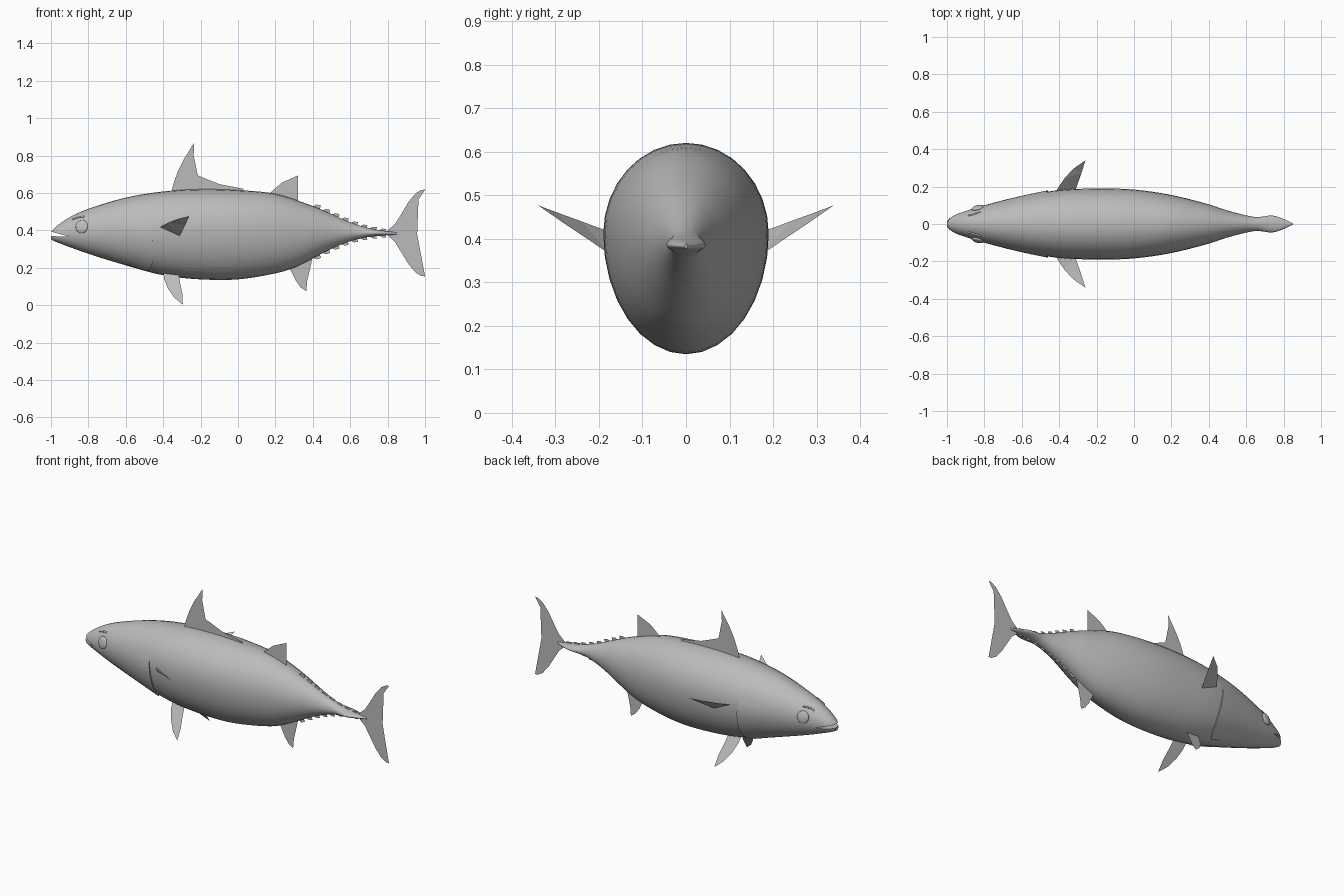
import bpy, bmesh
from math import sin, cos, pi, sqrt
from mathutils import Vector

cube = bpy.data.objects.get("Cube")
if cube:
    bpy.data.objects.remove(cube, do_unlink=True)

grey = bpy.data.materials.new("fish_grey")
grey.use_nodes = True
grey.diffuse_color = (0.5, 0.5, 0.5, 1)
grey.node_tree.nodes["Principled BSDF"].inputs["Base Color"].default_value = (0.5, 0.5, 0.5, 1)


def make_object(name, bm, smooth=True):
    mesh = bpy.data.meshes.new(name)
    bm.to_mesh(mesh)
    bm.free()
    mesh.materials.append(grey)
    obj = bpy.data.objects.new(name, mesh)
    bpy.context.collection.objects.link(obj)
    for p in mesh.polygons:
        p.use_smooth = smooth
    return obj


# Body outlines along the length: back, belly and half width
BACK = [(-1, .393), (-.97, .422), (-.9, .47), (-.8, .515), (-.6, .575), (-.4, .608), (-.2, .62),
        (0, .615), (.2, .595), (.4, .53), (.5, .487), (.6, .443), (.7, .412), (.85, .388)]
BELLY = [(-1, .352), (-.97, .337), (-.8, .275), (-.6, .213), (-.4, .16), (-.2, .138), (0, .138),
         (.2, .17), (.3, .2), (.4, .25), (.5, .302), (.6, .342), (.7, .365), (.85, .378)]
WIDTH = [(-1, .015), (-.98, .036), (-.94, .056), (-.8, .1), (-.6, .15), (-.4, .181), (-.2, .19),
         (0, .184), (.2, .155), (.4, .105), (.5, .072), (.6, .046), (.66, .037), (.74, .045),
         (.8, .027), (.85, .003)]
MIDDLE = [(-1, .374), (-.8, .395), (-.4, .41), (0, .41), (.4, .395), (.85, .383)]


def curve(pts, x):
    """Smooth interpolation through the outline points."""
    def slope(i):
        a, b = pts[max(i - 1, 0)], pts[min(i + 1, len(pts) - 1)]
        return (b[1] - a[1]) / (b[0] - a[0])
    i = 0
    while i < len(pts) - 2 and x > pts[i + 1][0]:
        i += 1
    (x0, y0), (x1, y1) = pts[i], pts[i + 1]
    h = x1 - x0
    t = (x - x0) / h
    s = t * t * (3 - 2 * t)
    return y0 + (y1 - y0) * s + h * t * (1 - t) * ((1 - t) * slope(i) - t * slope(i + 1))


def skin(x, a, offset=0):
    """Point on the body at length x and angle a around the section."""
    mid = curve(MIDDLE, x)
    height = curve(BACK, x) - mid if sin(a) > 0 else mid - curve(BELLY, x)
    return Vector((x, (curve(WIDTH, x) + offset) * cos(a), mid + (height + offset) * sin(a)))


def side_y(x, z):
    """Half width of the body at length x and height z."""
    mid = curve(MIDDLE, x)
    height = curve(BACK, x) - mid if z > mid else mid - curve(BELLY, x)
    return curve(WIDTH, x) * sqrt(max(0, 1 - ((z - mid) / height) ** 2))


# Body loft
SIDES, RINGS = 32, 64
bm = bmesh.new()
rings = []
for i in range(RINGS + 1):
    x = -.075 - .925 * cos(pi * i / RINGS)
    rings.append([bm.verts.new(skin(x, 2 * pi * j / SIDES)) for j in range(SIDES)])
for r, s in zip(rings, rings[1:]):
    for j in range(SIDES):
        k = (j + 1) % SIDES
        bm.faces.new((r[j], s[j], s[k], r[k]))
bm.faces.new(rings[0])
bm.faces.new(rings[-1][::-1])
bmesh.ops.recalc_face_normals(bm, faces=bm.faces)
body = make_object("body", bm)

# Open mouth, cut with a wedge
bm = bmesh.new()
profile = [(-1.03, .402), (-.97, .385), (-.905, .368), (-.95, .366), (-1.03, .374)]
near = [bm.verts.new((x, -.12, z)) for x, z in profile]
far = [bm.verts.new((x, .12, z)) for x, z in profile]
bm.faces.new(near)
bm.faces.new(far[::-1])
for i in range(len(profile)):
    k = (i + 1) % len(profile)
    bm.faces.new((near[i], far[i], far[k], near[k]))
bmesh.ops.recalc_face_normals(bm, faces=bm.faces)
cutter = make_object("mouth_cutter", bm, False)
cutter.hide_render = True
cutter.hide_viewport = True
cut = body.modifiers.new("mouth", "BOOLEAN")
cut.operation = "DIFFERENCE"
cut.solver = "EXACT"
cut.object = cutter
bpy.context.view_layer.objects.active = body
body.select_set(True)
bpy.ops.object.modifier_apply(modifier="mouth")
bpy.ops.object.shade_smooth_by_angle(angle=.7)
bpy.data.objects.remove(cutter, do_unlink=True)


# Flat fins in the middle plane
def fin(name, pts):
    bm = bmesh.new()
    bm.faces.new([bm.verts.new(p) for p in pts])
    bmesh.ops.triangulate(bm, faces=bm.faces)
    return make_object(name, bm, False)


def middle_fin(name, pts):
    fin(name, [(x, 0, z) for x, z in pts])


middle_fin("front_dorsal_fin", [
    (-.36, .59), (-.345, .65), (-.32, .72), (-.29, .78), (-.235, .867), (-.237, .8), (-.23, .73),
    (-.215, .693), (-.18, .67), (-.1, .647), (.03, .622), (.03, .59)])
middle_fin("rear_dorsal_fin", [
    (.16, .58), (.175, .604), (.235, .655), (.32, .693), (.302, .65), (.3, .61), (.32, .55)])
middle_fin("anal_fin", [
    (.27, .22), (.28, .19), (.31, .13), (.335, .095), (.365, .075), (.37, .13), (.37, .18), (.4, .26)])
upper = [(.79, .39), (.84, .435), (.875, .49), (.91, .55), (.95, .598), (.98, .616), (1, .618),
         (.965, .565), (.935, .5), (.918, .43)]
middle_fin("tail_fin", upper + [(.914, .386)] + [(x, .772 - z) for x, z in upper[::-1]])

# Finlets along the tail stalk
for name, outline, out, first, count in (("upper_finlet", BACK, 1, .395, 8),
                                         ("lower_finlet", BELLY, -1, .395, 8)):
    for i in range(count):
        x = first + i * .05
        size = .02 - i * .0012
        pts = [(x, curve(outline, x) - out * .008), (x + .025, curve(outline, x + .025) + out * size * .8),
               (x + .048, curve(outline, x + .048) + out * size),
               (x + .04, curve(outline, x + .04) - out * .008)]
        middle_fin(f"{name}_{i + 1}", pts)

# Paired parts
for side, s in (("left", 1), ("right", -1)):
    tag = side if side == "left" else "right"
    fin(f"{tag}_pectoral_fin", [(x, s * y, z) for x, y, z in (
        (-.425, .165, .412), (-.375, .24, .44), (-.325, .295, .46), (-.26, .34, .477),
        (-.28, .275, .432), (-.315, .175, .365))])
    fin(f"{tag}_pelvic_fin", [(x, s * (.055 + (.16 - z) * .63), z) for x, z in (
        (-.4, .18), (-.395, .14), (-.375, .09), (-.34, .04), (-.295, .003),
        (-.297, .06), (-.31, .12), (-.32, .18))])

    # Gill cover, rising gently from the cheek to a free rear edge
    bm = bmesh.new()
    grid = []
    for j in range(21):
        v = j / 20
        a = .3 - 1.6 * v
        rear = -.455 - .02 * (1 - v) ** 4 - .04 * v ** 8
        row = []
        for i in range(13):
            u = min(i / 11, 1)
            lift = .007 * u * u * min(1, v * 4) if i < 12 else -.006
            p = skin(-.74 + (rear + .74) * u, a, lift - .0005)
            row.append(bm.verts.new((p.x, s * p.y, p.z)))
        grid.append(row)
    for r, t in zip(grid, grid[1:]):
        for i in range(12):
            quad = (r[i], r[i + 1], t[i + 1], t[i])
            bm.faces.new(quad if s < 0 else quad[::-1])
    bmesh.ops.recalc_face_normals(bm, faces=bm.faces)
    if sum(f.normal.y for f in bm.faces) * s < 0:
        bmesh.ops.reverse_faces(bm, faces=bm.faces)
    gill = make_object(f"{tag}_gill_cover", bm)
    bpy.ops.object.select_all(action="DESELECT")
    bpy.context.view_layer.objects.active = gill
    gill.select_set(True)
    bpy.ops.object.shade_smooth_by_angle(angle=.6)

    # Eye
    bm = bmesh.new()
    bmesh.ops.create_uvsphere(bm, u_segments=24, v_segments=12, radius=1)
    eye = make_object(f"{tag}_eye", bm)
    eye.location = (-.835, s * (side_y(-.835, .42) - .001), .42)
    eye.scale = (.034, .013, .036)
    eye.rotation_euler = (s * .2, 0, s * .25)

    # Brow ridge
    line = bpy.data.curves.new(f"{tag}_brow", "CURVE")
    line.dimensions = "3D"
    line.bevel_depth = .005
    line.bevel_resolution = 2
    spline = line.splines.new("POLY")
    path = [(-.885, .458), (-.865, .466), (-.845, .471), (-.82, .474)]
    spline.points.add(len(path) - 1)
    for p, (x, z) in zip(spline.points, path):
        p.co = (x, s * (side_y(x, z) - .001), z, 1)
    line.materials.append(grey)
    brow = bpy.data.objects.new(f"{tag}_brow", line)
    bpy.context.collection.objects.link(brow)
